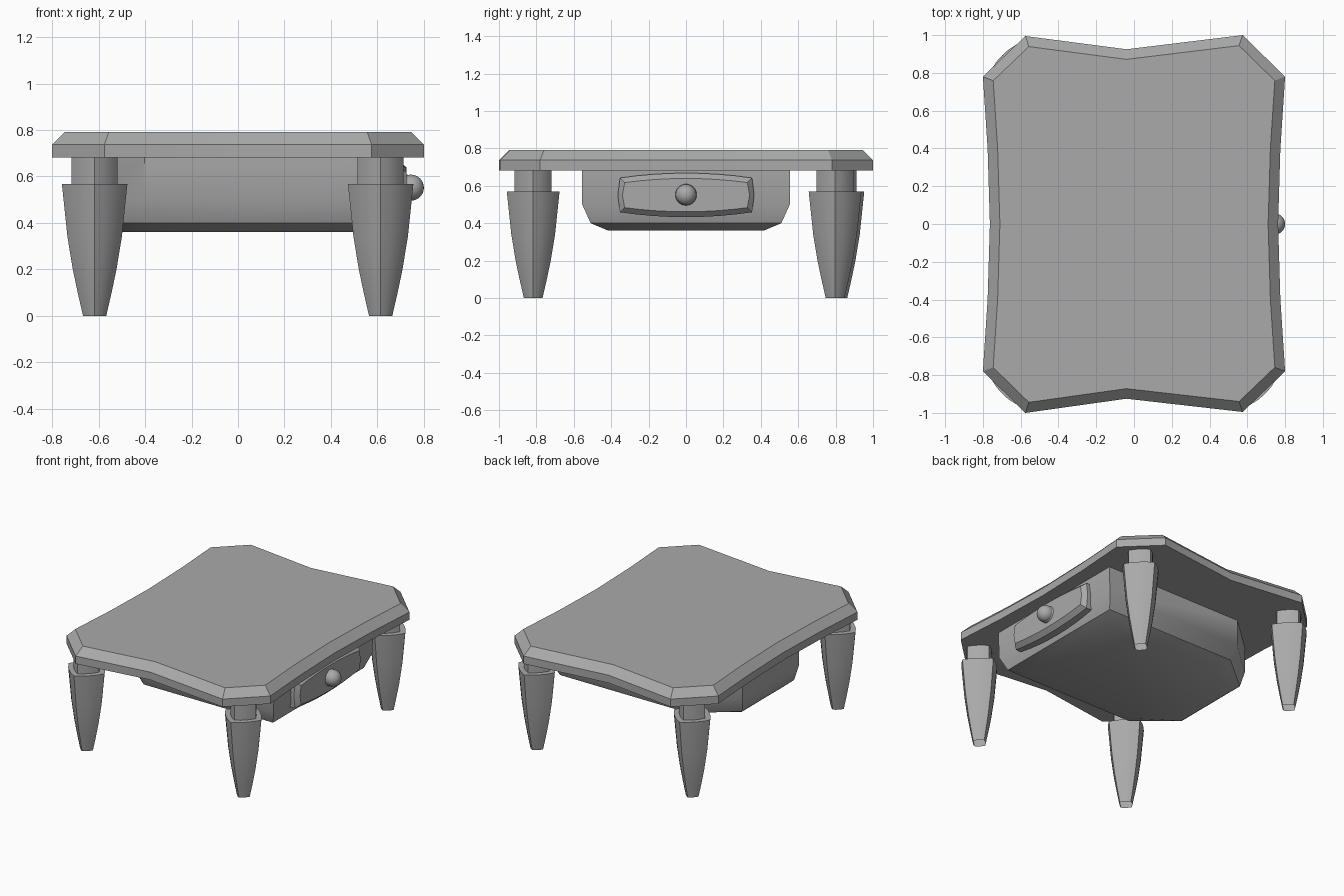
import bpy, bmesh, math
from mathutils import Matrix

if "Cube" in bpy.data.objects:
    bpy.data.objects.remove(bpy.data.objects["Cube"])

grey = bpy.data.materials.new("grey")
grey.use_nodes = True
grey.diffuse_color = (0.4, 0.4, 0.4, 1)
grey.node_tree.nodes["Principled BSDF"].inputs["Base Color"].default_value = grey.diffuse_color


def finish(name, bm, angle=25):
    mesh = bpy.data.meshes.new(name)
    bm.to_mesh(mesh)
    bm.free()
    mesh.materials.append(grey)
    ob = bpy.data.objects.new(name, mesh)
    bpy.context.collection.objects.link(ob)
    bpy.ops.object.select_all(action='DESELECT')
    ob.select_set(True)
    bpy.context.view_layer.objects.active = ob
    bpy.ops.object.shade_smooth_by_angle(angle=math.radians(angle))


def loft(name, rings, angle=25, open_start=False):
    """Skin a stack of equal-length point rings; cap the end and, unless open, the start."""
    bm = bmesh.new()
    loops = [[bm.verts.new(p) for p in ring] for ring in rings]
    n = len(loops[0])
    for a, b in zip(loops, loops[1:]):
        for i in range(n):
            j = (i + 1) % n
            bm.faces.new((a[i], a[j], b[j], b[i]))
    bm.faces.new(loops[-1])
    if not open_start:
        bm.faces.new(loops[0][::-1])
    bmesh.ops.recalc_face_normals(bm, faces=bm.faces)
    finish(name, bm, angle)


# Table top: waisted outline, vertical edge, then a bevelled rim
half = [(0.575, -0.995), (0.8, -0.78), (0.775, -0.4), (0.763, 0), (0.775, 0.4), (0.8, 0.78), (0.575, 1)]
outline = half + [(-0.04, 0.925)] + [(-x, -y) for x, y in half] + [(-0.04, -0.925)]
bm = bmesh.new()
base = bm.faces.new([bm.verts.new((x, y, 0.682)) for x, y in outline])
ext = bmesh.ops.extrude_face_region(bm, geom=[base], use_keep_orig=True)
cap = [g for g in ext["geom"] if isinstance(g, bmesh.types.BMFace)][0]
bmesh.ops.translate(bm, verts=cap.verts, vec=(0, 0, 0.055))
bm.normal_update()
bmesh.ops.inset_region(bm, faces=[cap], thickness=0.053, use_even_offset=True)
bmesh.ops.translate(bm, verts=cap.verts, vec=(0, 0, 0.054))
bmesh.ops.recalc_face_normals(bm, faces=bm.faces)
finish("table_top", bm)


# Legs: rounded diamond section, curved taper, hollow foot, narrower neck
def diamond(cx, cy, r, z, n=16):
    ring = []
    for i in range(n):
        a = 2 * math.pi * i / n
        c, s = math.cos(a), math.sin(a)
        k = r / (abs(c) ** 1.25 + abs(s) ** 1.25) ** (1 / 1.25)
        ring.append((cx + k * c, cy + k * s, z))
    return ring


taper = [(0.05, 0), (0.073, 0.1), (0.094, 0.2), (0.117, 0.34), (0.141, 0.568)]
legs = {"front_left": (0.614, -0.817), "front_right": (-0.617, -0.817),
        "back_left": (0.614, 0.797), "back_right": (-0.617, 0.812)}
for place, (cx, cy) in legs.items():
    loft(place + "_leg", [diamond(cx, cy, r, z) for r, z in taper], open_start=True)
    loft(place + "_leg_neck", [diamond(cx, cy, 0.099, z) for z in (0.55, 0.69)])

# Drawer case: square at the drawer end, cut corners at the other, sloped belly
rings = []
for z, w, near, far in ((0.362, 0.42, 0.56, -0.6), (0.4, 0.51, 0.632, -0.645),
                        (0.5, 0.555, 0.668, -0.665), (0.69, 0.555, 0.672, -0.665)):
    side = [(near, w), (far + 0.262, w), (far, w * 0.57)]
    rings.append([(x, y, z) for x, y in side] + [(x, -y, z) for x, y in reversed(side)])
loft("drawer_case", rings, 40)


# Drawer front: pillow outline with arched top and bottom and a bevelled face
def pillow(x, w, h, arch, n=8):
    top = []
    for i in range(n + 1):
        t = 2 * i / n - 1
        top.append((t * w, h + arch * (1 - t * t)))
    pts = top + [(w + 0.012, 0)] + [(y, -z) for y, z in reversed(top)] + [(-w - 0.012, 0)]
    return [(x, y, 0.55 + z) for y, z in pts]


loft("drawer_front", [pillow(0.59, 0.353, 0.092, 0.026), pillow(0.695, 0.353, 0.092, 0.026),
                      pillow(0.725, 0.328, 0.067, 0.022)])

# Knob: ball on a short flared collar
bm = bmesh.new()
bmesh.ops.create_uvsphere(bm, u_segments=24, v_segments=16, radius=0.056)
bmesh.ops.translate(bm, verts=bm.verts, vec=(0.744, 0, 0.552))
finish("drawer_knob", bm, 40)
bm = bmesh.new()
bmesh.ops.create_cone(bm, cap_ends=True, segments=24, radius1=0.061, radius2=0.05, depth=0.03,
                      matrix=Matrix.Translation((0.73, 0, 0.552)) @ Matrix.Rotation(math.pi / 2, 4, 'Y'))
finish("knob_collar", bm, 40)
